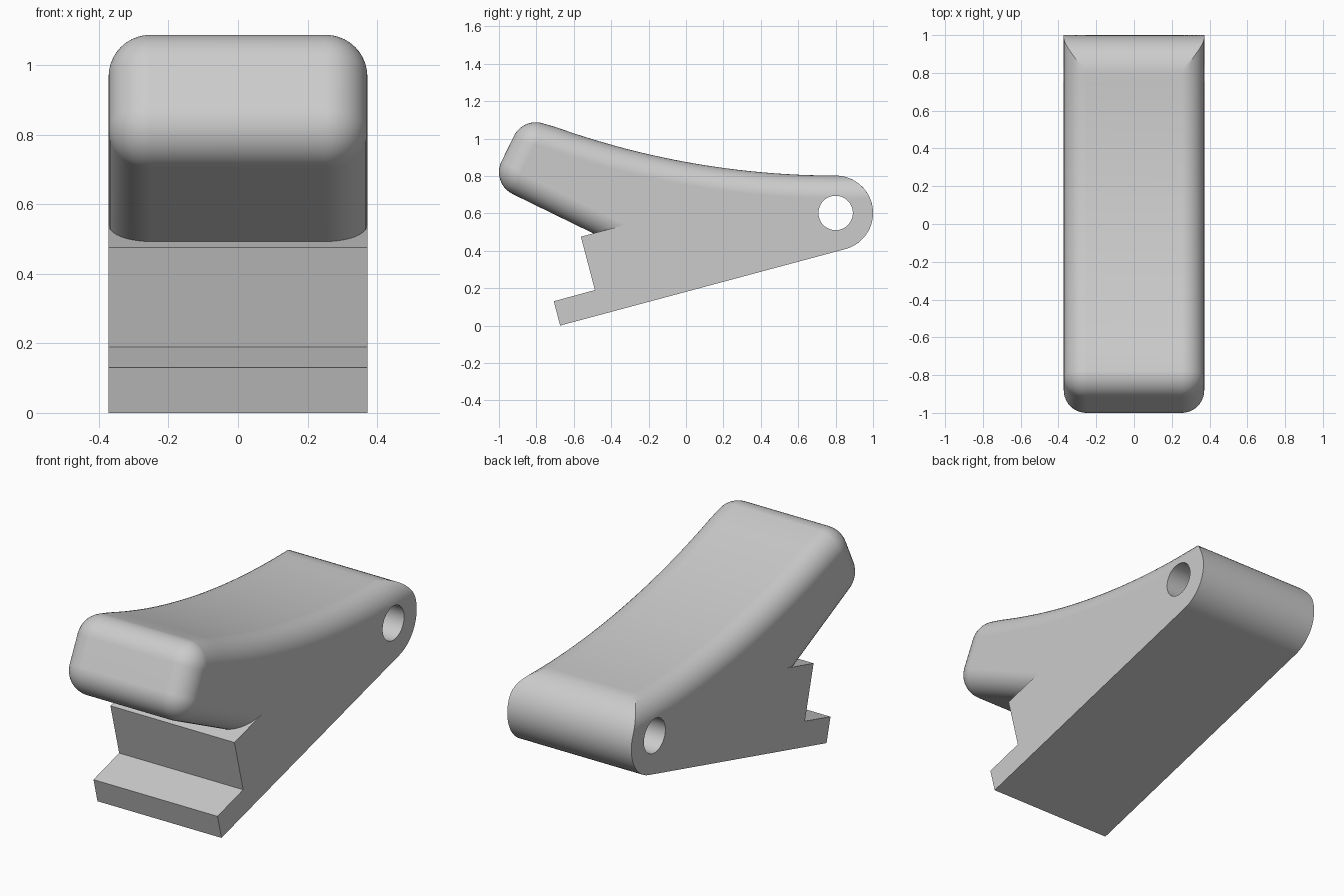
import bpy, bmesh
from math import sin, cos, tan, asin, atan2, hypot, radians, pi, sqrt
from mathutils import Matrix

if "Cube" in bpy.data.objects:
    bpy.data.objects.remove(bpy.data.objects["Cube"], do_unlink=True)

HALF_WIDTH = 0.372
FILLET = 0.12                 # rounding of the grip's side edges
NOSE_R = 0.13                 # rounding of the nose corners in profile
TILT = radians(26)            # slope of the grip's underside
SLOPE = tan(radians(15))      # slope of the latch steps
HINGE, HINGE_R, HOLE_R = (0.8, 0.602), 0.2, 0.092
SWEEP_R = 4.45                # radius of the concave top
SWEEP = (HINGE[0], HINGE[1] + HINGE_R + SWEEP_R)
LOW_NOSE, TOP_NOSE = (-0.87, 0.82), (-0.803, 0.957)
LATCH = [(-0.673, 0), (-0.707, 0.13), (-0.487, 0.19), (-0.562, 0.475)]


def arc(centre, radius, start, end, steps):
    """Points along an arc in the side plane."""
    angles = [start + (end - start) * i / steps for i in range(steps + 1)]
    return [(centre[0] + radius * cos(a), centre[1] + radius * sin(a)) for a in angles]


def profile(inset):
    """Side outline; only the grip surfaces move inward by the inset."""
    r = NOSE_R - inset
    py, pz = LOW_NOSE[0] - r * sin(TILT), LOW_NOSE[1] - r * cos(TILT)
    # underside meets the latch shelf
    ly, lz = LATCH[-1]
    y = (pz + tan(TILT) * py - lz + SLOPE * ly) / (tan(TILT) + SLOPE)
    points = LATCH + [(y, lz + SLOPE * (y - ly))]
    # nose corners
    to_sweep = atan2(SWEEP[1] - TOP_NOSE[1], SWEEP[0] - TOP_NOSE[0])
    points += arc(LOW_NOSE, r, 1.5 * pi - TILT, pi - TILT, 10)
    points += arc(TOP_NOSE, r, pi - TILT, to_sweep, 10)
    # concave top, then the full-width hinge barrel
    points += arc(SWEEP, SWEEP_R + inset, to_sweep + pi, 1.5 * pi, 24)[1:]
    points += arc(HINGE, HINGE_R, asin((HINGE_R - inset) / HINGE_R), radians(-75), 24)
    return points


def to_object(bm, name):
    mesh = bpy.data.meshes.new(name)
    bm.to_mesh(mesh)
    bm.free()
    ob = bpy.data.objects.new(name, mesh)
    bpy.context.collection.objects.link(ob)
    return ob


# Lever body: outlines lofted across the width
STEPS = 10
half = [(HALF_WIDTH - FILLET * (1 - sin(t)), FILLET * (1 - cos(t)))
        for t in (i * pi / 2 / STEPS for i in range(STEPS + 1))]
slices = [(-x, d) for x, d in reversed(half)] + half
bm = bmesh.new()
rings = [[bm.verts.new((x, y, z)) for y, z in profile(d)] for x, d in slices]
for a, b in zip(rings, rings[1:]):
    for i in range(len(a)):
        j = (i + 1) % len(a)
        bm.faces.new((a[i], a[j], b[j], b[i]))
bm.faces.new(rings[0])
bm.faces.new(rings[-1])
bmesh.ops.remove_doubles(bm, verts=bm.verts, dist=1e-5)
# merge the flat strips of the latch into single faces
bmesh.ops.dissolve_limit(bm, angle_limit=radians(0.05), verts=bm.verts, edges=bm.edges)
bmesh.ops.recalc_face_normals(bm, faces=bm.faces)
lever = to_object(bm, "lever_body")

# Pivot hole
bm = bmesh.new()
bmesh.ops.create_cone(bm, cap_ends=True, segments=48, radius1=HOLE_R, radius2=HOLE_R, depth=1.2,
                      matrix=Matrix.Translation((0, *HINGE)) @ Matrix.Rotation(pi / 2, 4, "Y"))
cutter = to_object(bm, "pivot_hole_cutter")
cutter.hide_render = True
hole = lever.modifiers.new("pivot_hole", "BOOLEAN")
hole.operation, hole.solver, hole.object = "DIFFERENCE", "EXACT", cutter

bpy.ops.object.select_all(action="DESELECT")
bpy.context.view_layer.objects.active = lever
lever.select_set(True)
bpy.ops.object.modifier_apply(modifier=hole.name)
bpy.data.objects.remove(cutter, do_unlink=True)

# Shading and colour
bpy.ops.object.shade_smooth_by_angle(angle=radians(20))
weighted = lever.modifiers.new("flat_sides", "WEIGHTED_NORMAL")
weighted.keep_sharp = True

grey = bpy.data.materials.new("light_grey")
grey.use_nodes = True
colour = (0.6, 0.6, 0.6, 1)
grey.diffuse_color = colour
grey.node_tree.nodes["Principled BSDF"].inputs["Base Color"].default_value = colour
lever.data.materials.clear()
lever.data.materials.append(grey)
